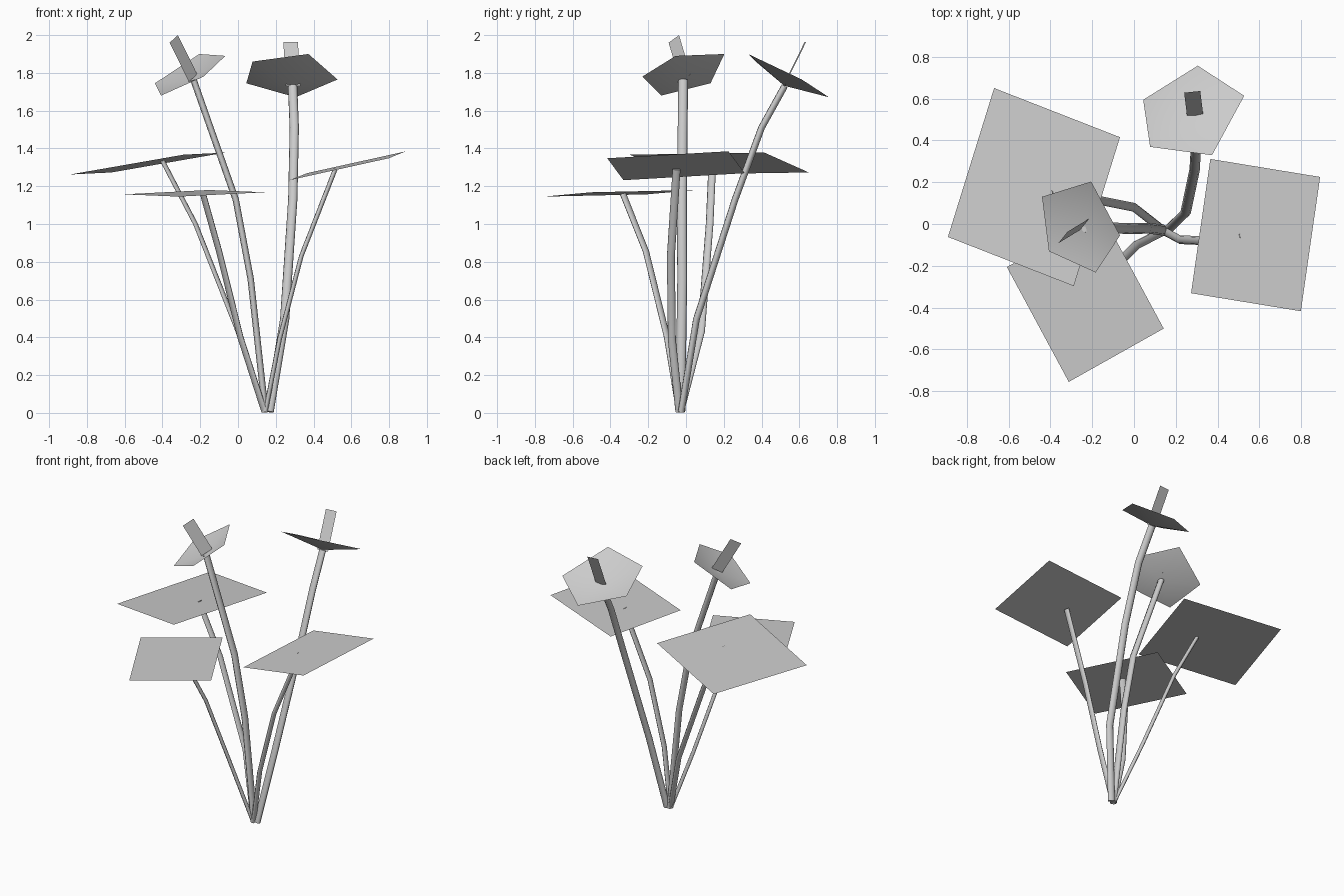
import bpy
from math import cos, sin, tau
from mathutils import Vector

if "Cube" in bpy.data.objects:
    bpy.data.objects.remove(bpy.data.objects["Cube"])

grey = bpy.data.materials.new("plain_grey")
grey.use_nodes = True
grey.diffuse_color = (0.6, 0.6, 0.6, 1)
grey.node_tree.nodes["Principled BSDF"].inputs["Base Color"].default_value = grey.diffuse_color


def make(name, verts, faces, smooth=0):
    """Mesh object whose first `smooth` faces are smooth shaded."""
    mesh = bpy.data.meshes.new(name)
    mesh.from_pydata(verts, [], faces)
    mesh.materials.append(grey)
    for poly in mesh.polygons:
        poly.use_smooth = poly.index < smooth
    obj = bpy.data.objects.new(name, mesh)
    bpy.context.collection.objects.link(obj)
    return obj


def stem(name, path, wide, thin, sides=8):
    """Tube with an oval section, flattened in the plane it bends in."""
    path = [Vector(p) for p in path]
    lean = path[-1] - path[0]
    across = Vector((-lean.y, lean.x, 0)).normalized()
    verts, faces = [], []
    for i, p in enumerate(path):
        tangent = (path[min(i + 1, len(path) - 1)] - path[max(i - 1, 0)]).normalized()
        side = (across - tangent * across.dot(tangent)).normalized()
        inward = tangent.cross(side)
        for k in range(sides):
            a = tau * k / sides
            verts.append(p + side * wide * cos(a) + inward * thin * sin(a))
    for i in range(len(path) - 1):
        for k in range(sides):
            a, b = i * sides + k, i * sides + (k + 1) % sides
            faces.append((a, b, b + sides, a + sides))
    walls = len(faces)
    faces.append(tuple(reversed(range(sides))))
    faces.append(tuple(range(len(verts) - sides, len(verts))))
    make(name, verts, faces, walls)


def plate(name, a, b, c):
    """Parallelogram sheet from three consecutive corners."""
    a, b, c = Vector(a), Vector(b), Vector(c)
    make(name, [a, b, c, a + c - b], [(0, 1, 2, 3)])


def blossom(name, centre, rim):
    """Shallow five-sided cup around a sunken centre."""
    n = len(rim)
    make(name, [centre] + rim, [(0, i + 1, (i + 1) % n + 1) for i in range(n)], n)


# Leaves
plate("left_leaf", (0.273, -0.331, 1.232), (0.798, -0.417, 1.348), (0.89, 0.225, 1.385))
plate("right_leaf", (-0.89, -0.062, 1.262), (-0.288, -0.297, 1.367), (-0.067, 0.415, 1.378))
plate("front_leaf", (-0.608, -0.206, 1.157), (-0.312, -0.755, 1.145), (0.142, -0.5, 1.168))

# Leaf stems
stem("left_leaf_stem", [(0.145, -0.035, 0.006), (0.22, -0.075, 0.39),
                        (0.335, -0.08, 0.83), (0.515, -0.05, 1.29)], 0.021, 0.012)
stem("right_leaf_stem", [(0.14, -0.03, 0.006), (0.0, 0.08, 0.43),
                         (-0.225, 0.125, 1.0), (-0.4, 0.14, 1.335)], 0.021, 0.012)
stem("front_leaf_stem", [(0.14, -0.035, 0.006), (0.013, -0.1, 0.4),
                         (-0.1, -0.212, 0.855), (-0.185, -0.333, 1.158)], 0.021, 0.012)

# Flower stems
stem("right_flower_stem", [(0.145, -0.03, 0.006), (0.067, -0.02, 0.71),
                           (-0.012, -0.022, 1.13), (-0.235, -0.015, 1.762)], 0.026, 0.017)
stem("back_flower_stem", [(0.165, -0.025, 0.006), (0.247, 0.055, 0.495), (0.29, 0.26, 1.13),
                          (0.298, 0.4, 1.51), (0.289, 0.522, 1.73)], 0.025, 0.018)

# Blossoms
blossom("right_blossom", (-0.235, -0.015, 1.76),
        [(-0.44, 0.13, 1.745), (-0.407, -0.13, 1.68), (-0.183, -0.232, 1.78),
         (-0.067, -0.055, 1.89), (-0.205, 0.203, 1.9)])
blossom("back_blossom", (0.292, 0.52, 1.732),
        [(0.305, 0.757, 1.671), (0.044, 0.594, 1.745), (0.077, 0.369, 1.86),
         (0.373, 0.329, 1.9), (0.527, 0.613, 1.765)])

# Flower centres, each a thin upright strip
plate("right_stamen", (-0.26, -0.03, 1.753), (-0.362, -0.092, 1.96), (-0.318, -0.037, 2.0))
plate("back_stamen", (0.254, 0.513, 1.73), (0.24, 0.628, 1.964), (0.317, 0.636, 1.964))
